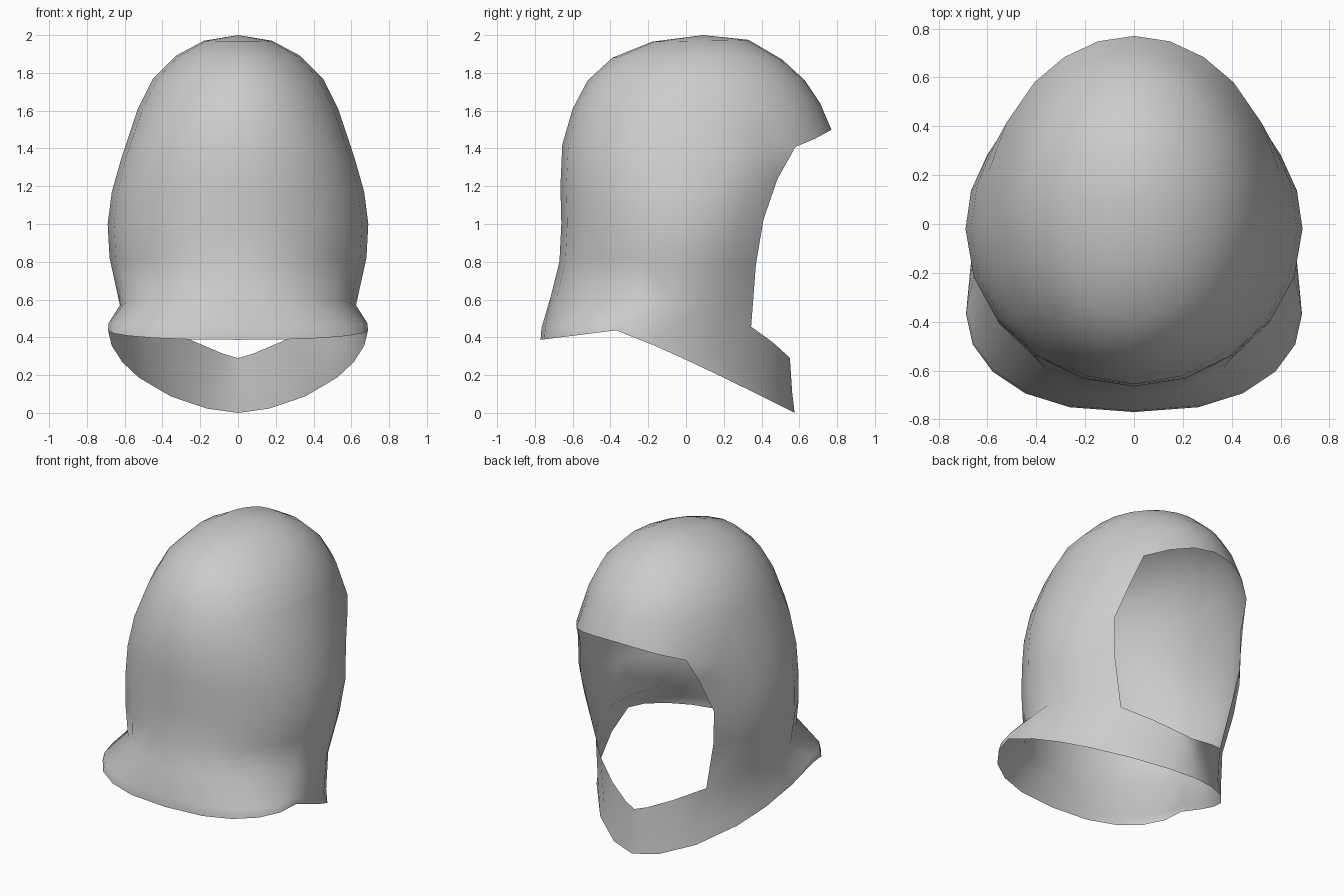
import bpy, bmesh
from math import sin, cos, asin, pi

cube = bpy.data.objects.get("Cube")
if cube:
    bpy.data.objects.remove(cube, do_unlink=True)

BACK, SIDE, FRONT = 5, 3, 3          # column counts from nape to face centre
CORNER = BACK + SIDE                 # column that follows the face opening
APEX = (0, 0.09, 2.0)


def row(z, w, y, rim, point=1.0, droop=2.2, boxy=1.0):
    """Half ring; z = (back, side, front), y = (back, widest, front),
    rim = y of the face opening column."""
    zb, zs, zf = z
    yb, ym, yf = y
    pts = []
    for i in range(BACK):
        t = i / BACK * pi / 2
        pts.append((w * sin(t) ** boxy, ym + (yb - ym) * cos(t), zs + (zb - zs) * cos(t)))
    turn = asin((rim - ym) / (yf - ym))
    angles = [turn * i / SIDE for i in range(SIDE)]
    angles += [turn + (pi / 2 - turn) * i / FRONT for i in range(FRONT + 1)]
    for t in angles:
        u = sin(t)
        pts.append((w * max(0, cos(t)) ** point, ym + (yf - ym) * u, zs + (zf - zs) * u ** droop))
    pts[0] = (0, yb, zb)
    pts[-1] = (0, yf, zf)
    return pts


# Rings from the crown to the brow
crown = [
    row((1.965, 1.97, 1.975), 0.18, (-0.18, 0.1, 0.33), 0.26),
    row((1.88, 1.89, 1.87), 0.33, (-0.39, 0.08, 0.51), 0.4),
    row((1.76, 1.77, 1.76), 0.45, (-0.52, 0.06, 0.63), 0.48),
    row((1.61, 1.61, 1.64), 0.53, (-0.6, 0.03, 0.71), 0.54),
    row((1.42, 1.34, 1.5), 0.62, (-0.655, 0, 0.77), 0.58, droop=3),
]
# Rings beside the face opening
cheeks = [
    row((1.2, 1.17, 1.3), 0.668, (-0.665, -0.02, 0.65), 0.485),
    row((1.0, 1.0, 1.05), 0.69, (-0.66, -0.02, 0.597), 0.41),
    row((0.8, 0.82, 0.75), 0.68, (-0.67, -0.04, 0.52), 0.37),
]
# Chin ring, flare and hem of the collar
collar = [
    row((0.62, 0.57, 0.29), 0.625, (-0.715, -0.06, 0.55), 0.345, point=1.6),
    row((0.45, 0.475, 0.11), 0.685, (-0.765, -0.35, 0.562), 0.25, 1.25, 1.15, 0.85),
    row((0.387, 0.437, 0.0), 0.688, (-0.77, -0.37, 0.575), 0.2, 1.2, 1.1, 0.82),
]
rows = crown + cheeks + collar
opening = range(len(crown) - 1, len(crown) + len(cheeks))

# Half shell, leaving the face open
bm = bmesh.new()
top = bm.verts.new(APEX)
grid = [[bm.verts.new(p) for p in r] for r in rows]
for a, b in zip(grid[0], grid[0][1:]):
    bm.faces.new((top, a, b))
for r in range(len(grid) - 1):
    for c in range(len(grid[r]) - 1):
        if r in opening and c >= CORNER:
            continue
        upper, lower = grid[r], grid[r + 1]
        bm.faces.new((upper[c], lower[c], lower[c + 1], upper[c + 1]))
bmesh.ops.delete(bm, geom=[v for v in bm.verts if not v.link_faces], context='VERTS')

# Other half
bmesh.ops.mirror(bm, geom=bm.verts[:] + bm.edges[:] + bm.faces[:], axis='X', merge_dist=0.001)
bmesh.ops.recalc_face_normals(bm, faces=bm.faces[:])
crown_face = max(bm.faces, key=lambda f: f.calc_center_median().z)
if crown_face.normal.z < 0:
    bmesh.ops.reverse_faces(bm, faces=bm.faces[:])
for f in bm.faces:
    f.smooth = True

mesh = bpy.data.meshes.new("hood")
bm.to_mesh(mesh)
bm.free()
hood = bpy.data.objects.new("hood", mesh)
bpy.context.collection.objects.link(hood)

# Plain grey cloth
cloth = bpy.data.materials.new("grey_cloth")
cloth.use_nodes = True
grey = (0.6, 0.6, 0.6, 1)
cloth.diffuse_color = grey
cloth.node_tree.nodes["Principled BSDF"].inputs["Base Color"].default_value = grey
mesh.materials.append(cloth)
